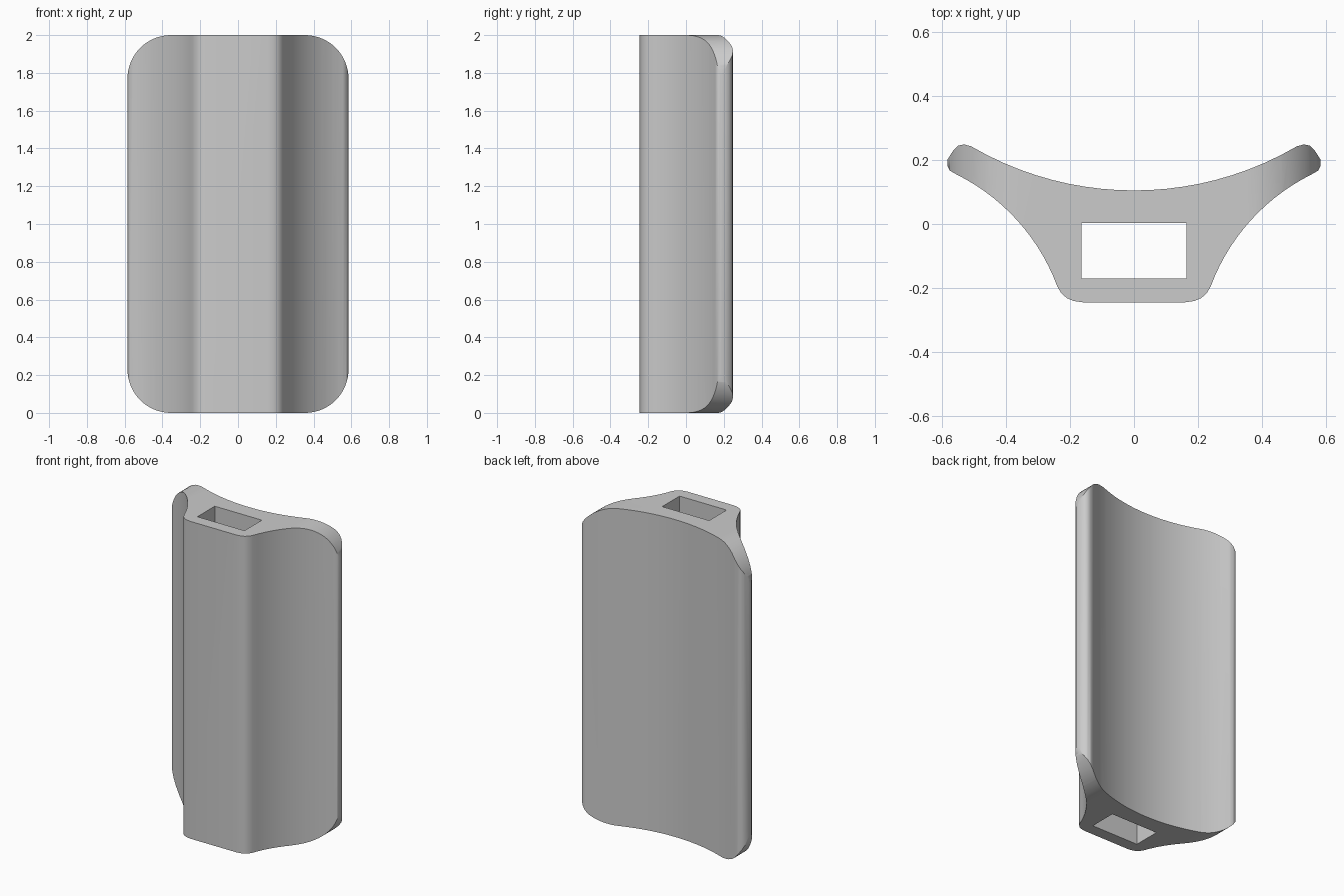
import bpy, bmesh
from math import sin, cos, asin, radians, sqrt
from mathutils import Vector

if "Cube" in bpy.data.objects:
    bpy.data.objects.remove(bpy.data.objects["Cube"])

HEIGHT = 2.0
HALF_WIDTH = 0.585

grey = bpy.data.materials.new("plain grey")
grey.use_nodes = True
grey.diffuse_color = (0.6, 0.6, 0.6, 1)
grey.node_tree.nodes["Principled BSDF"].inputs["Base Color"].default_value = (0.6, 0.6, 0.6, 1)


def prism(name, outline, direction):
    """Extrude a closed outline of 3D points along a direction."""
    bm = bmesh.new()
    face = bm.faces.new([bm.verts.new(p) for p in outline])
    new = bmesh.ops.extrude_face_region(bm, geom=[face])["geom"]
    bmesh.ops.translate(bm, vec=direction, verts=[v for v in new if isinstance(v, bmesh.types.BMVert)])
    bmesh.ops.recalc_face_normals(bm, faces=bm.faces)
    mesh = bpy.data.meshes.new(name)
    bm.to_mesh(mesh)
    bm.free()
    mesh.materials.append(grey)
    obj = bpy.data.objects.new(name, mesh)
    bpy.context.collection.objects.link(obj)
    return obj


def arc(a, b, bulge, steps):
    """Points on a circular arc from a to b, bulging to the left of travel."""
    a, b = Vector(a), Vector(b)
    half = (b - a).length / 2
    along = (b - a).normalized()
    side = Vector((-along.y, along.x))
    radius = (half ** 2 + bulge ** 2) / (2 * bulge)
    centre = (a + b) / 2 - side * (radius - bulge)
    sweep = asin(half / radius)
    angles = [sweep * (2 * i / steps - 1) for i in range(steps + 1)]
    return [tuple(centre + along * radius * sin(t) + side * radius * cos(t)) for t in angles]


# Half cross-section: hollow back, rounded wing tip, curved flank, rounded front
R = 1.01
back = [(x, 0.105 + R - sqrt(R * R - x * x)) for x in [0.51 * i / 10 for i in range(11)]]
tip = [(0.532, 0.249), (0.55, 0.245), (0.564, 0.232), (0.583, 0.202), (0.584, 0.182), (0.576, 0.167)]
flank = arc((0.24, -0.195), (0.555, 0.155), 0.045, 14)[::-1]
front = [(0.228, -0.216), (0.21, -0.232), (0.188, -0.241), (0.16, -0.245)]
half = back + tip + flank + front
profile = half + [(-x, y) for x, y in reversed(half[1:])]
body = prism("wing_body", [(x, y, 0) for x, y in profile], (0, 0, HEIGHT))

# Rounded rectangle that trims the wing corners
r = 0.23
trim = []
for cx, cz, start in ((1, 1, 0), (-1, 1, 90), (-1, -1, 180), (1, -1, 270)):
    for i in range(17):
        t = radians(start + 90 * i / 16)
        trim.append((cx * (HALF_WIDTH - r) + r * cos(t), -1,
                     HEIGHT / 2 + cz * (HEIGHT / 2 - r) + r * sin(t)))
corner_trim = prism("corner_trim", trim, (0, 2, 0))

# Rectangular slot through the full height
slot = prism("slot_cutter", [(x, y, -0.5) for x, y in
             ((-0.164, -0.17), (0.164, -0.17), (0.164, 0.003), (-0.164, 0.003))], (0, 0, HEIGHT + 1))

for cutter, operation in ((corner_trim, 'INTERSECT'), (slot, 'DIFFERENCE')):
    cutter.hide_render = True
    mod = body.modifiers.new(cutter.name, 'BOOLEAN')
    mod.operation, mod.object, mod.solver = operation, cutter, 'EXACT'

# Bake the cuts and drop the cutters
graph = bpy.context.evaluated_depsgraph_get()
result = bpy.data.meshes.new_from_object(body.evaluated_get(graph))
body.modifiers.clear()
body.data = result
for cutter in (corner_trim, slot):
    bpy.data.objects.remove(cutter)

bpy.context.view_layer.objects.active = body
body.select_set(True)
bpy.ops.object.shade_smooth_by_angle(angle=radians(35))
